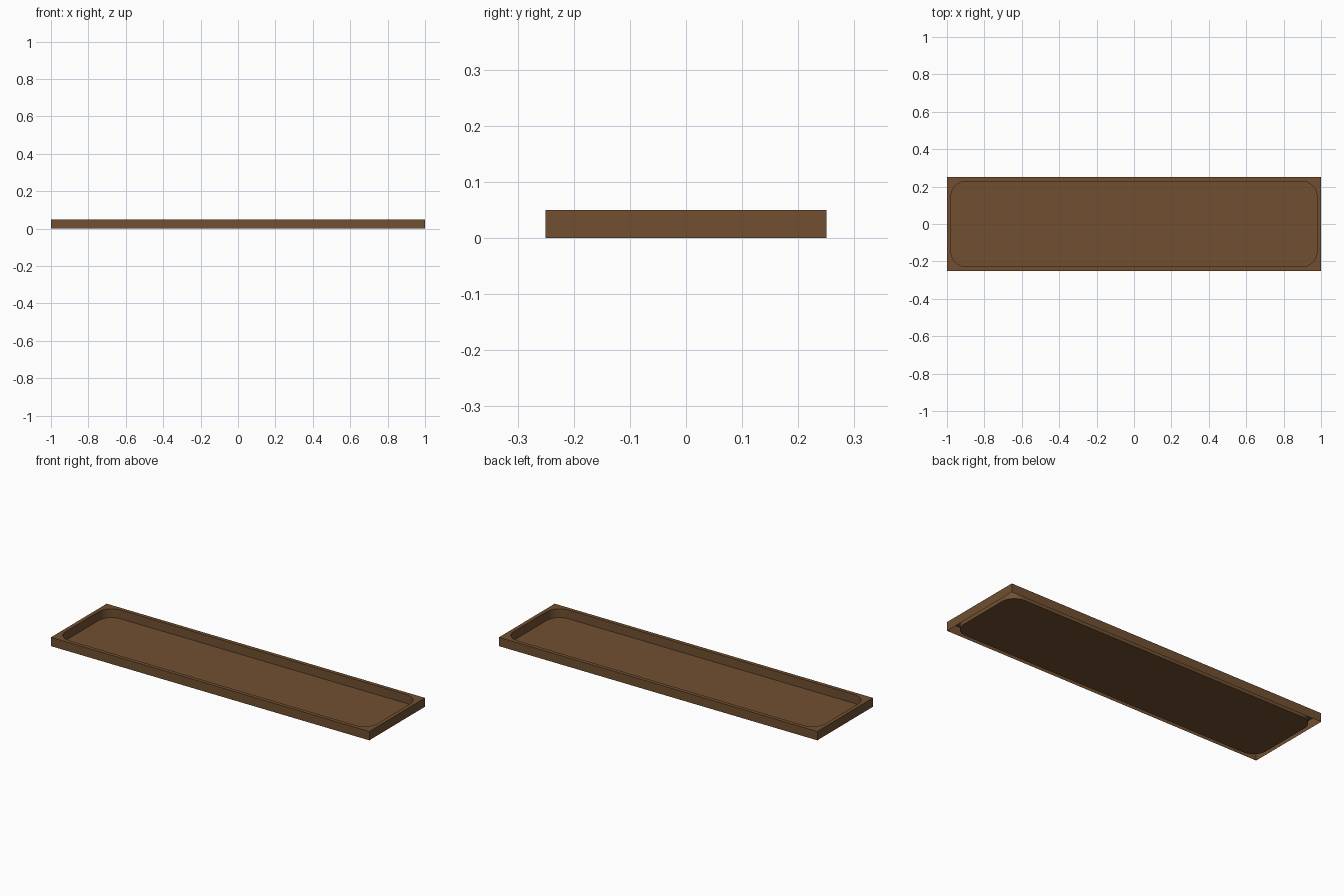
import bpy, bmesh
from math import cos, sin, pi

if "Cube" in bpy.data.objects:
    bpy.data.objects.remove(bpy.data.objects["Cube"])

W, D, H = 1.0, 0.25, 0.05      # half length, half depth, height
INSET, R, SEG = 0.022, 0.08, 10  # rim width, pocket corner radius, arc steps
SIGNS = [(1, 1), (-1, 1), (-1, -1), (1, -1)]

bm = bmesh.new()

# Outer corners and pocket outline, counter-clockwise
top = [bm.verts.new((sx * W, sy * D, H)) for sx, sy in SIGNS]
base = [bm.verts.new((sx * W, sy * D, 0)) for sx, sy in SIGNS]
arcs, floor_loop = [], []
for i, (sx, sy) in enumerate(SIGNS):
    cx, cy = sx * (W - INSET - R), sy * (D - INSET - R)
    arc = []
    for k in range(SEG + 1):
        a = (i + k / SEG) * pi / 2
        x, y = cx + R * cos(a), cy + R * sin(a)
        arc.append(bm.verts.new((x, y, H)))
        floor_loop.append(bm.verts.new((x, y, 0)))
    arcs.append(arc)
rim_loop = [v for arc in arcs for v in arc]

# Outer walls and top rim (underside of the rim stays open)
for i in range(4):
    j = (i + 1) % 4
    bm.faces.new((base[i], base[j], top[j], top[i]))
    bm.faces.new((top[i], top[j], arcs[j][0], arcs[i][-1]))
    for a, b in zip(arcs[i], arcs[i][1:]):
        bm.faces.new((top[i], b, a))

# Pocket walls and floor
n = len(rim_loop)
for i in range(n):
    j = (i + 1) % n
    bm.faces.new((rim_loop[i], rim_loop[j], floor_loop[j], floor_loop[i]))
bm.faces.new(floor_loop)

for f in bm.faces:
    f.normal_update()
    if abs(f.normal.z) > 0.5 and f.normal.z < 0:
        f.normal_flip()

mesh = bpy.data.meshes.new("tray")
bm.to_mesh(mesh)
bm.free()
tray = bpy.data.objects.new("tray", mesh)
bpy.context.collection.objects.link(tray)

# Brown finish
mat = bpy.data.materials.new("brown_wood")
mat.diffuse_color = (0.165, 0.08, 0.031, 1)
mat.use_nodes = True
mat.node_tree.nodes["Principled BSDF"].inputs["Base Color"].default_value = mat.diffuse_color
mesh.materials.append(mat)

bpy.context.view_layer.objects.active = tray
tray.select_set(True)
bpy.ops.object.shade_smooth_by_angle()
